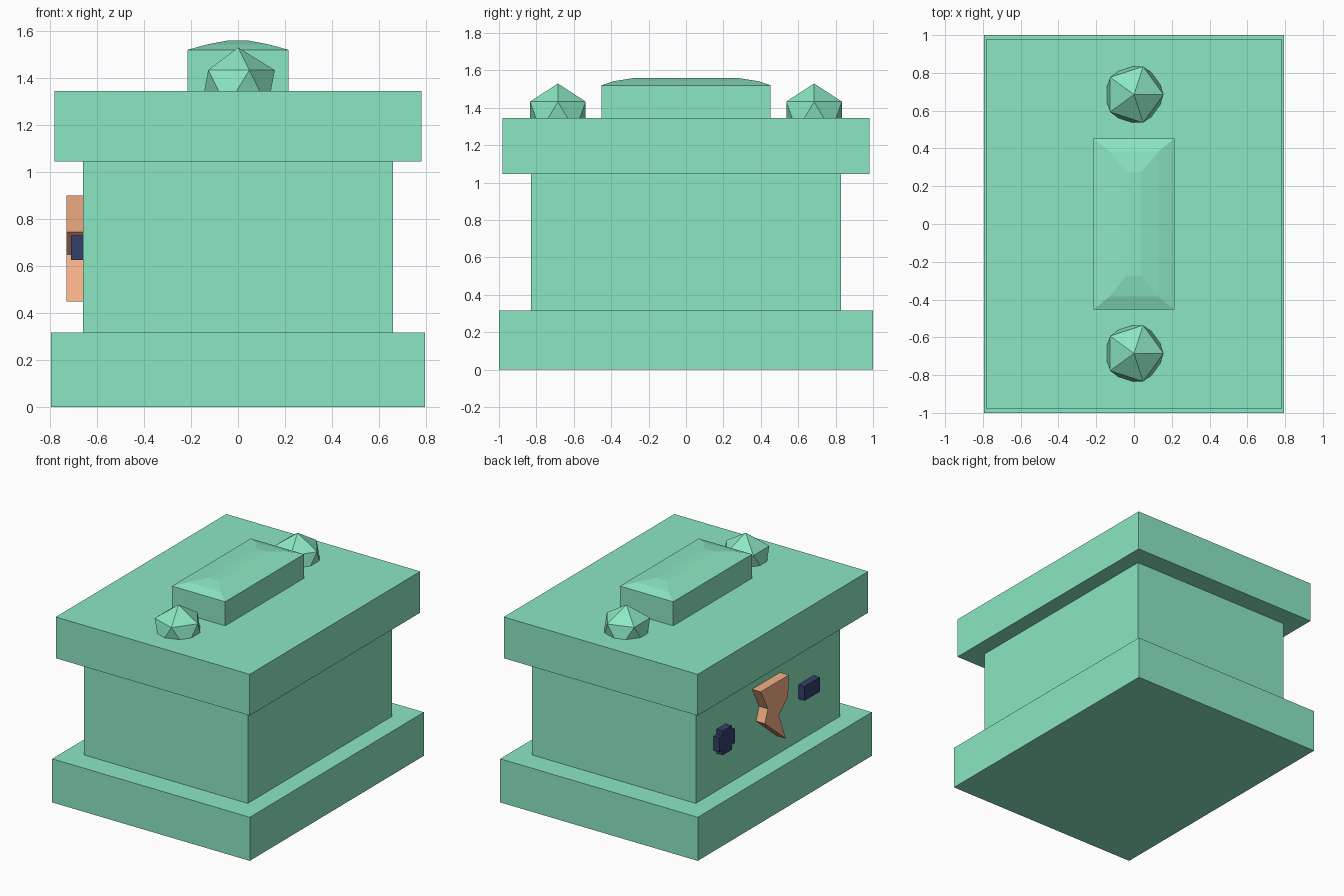
import bpy, bmesh
from mathutils import Vector

if "Cube" in bpy.data.objects:
    bpy.data.objects.remove(bpy.data.objects["Cube"])


def material(name, rgb):
    m = bpy.data.materials.new(name)
    m.diffuse_color = (*rgb, 1)
    m.use_nodes = True
    m.node_tree.nodes["Principled BSDF"].inputs["Base Color"].default_value = m.diffuse_color
    return m


GREEN = material("mint_green", (0.26, 0.80, 0.54))
ORANGE = material("orange", (0.90, 0.43, 0.24))
NAVY = material("navy", (0.036, 0.05, 0.14))


def finish(bm, name, mat):
    bmesh.ops.recalc_face_normals(bm, faces=bm.faces)
    me = bpy.data.meshes.new(name)
    bm.to_mesh(me)
    bm.free()
    me.materials.append(mat)
    ob = bpy.data.objects.new(name, me)
    bpy.context.collection.objects.link(ob)
    return ob


def stack(name, rings, mat):
    """Solid through centred rectangles given as (half x, half y, z)."""
    bm = bmesh.new()
    loops = [[bm.verts.new((sx * hx, sy * hy, z))
              for sx, sy in ((-1, -1), (1, -1), (1, 1), (-1, 1))]
             for hx, hy, z in rings]
    bm.faces.new(loops[0])
    bm.faces.new(loops[-1])
    for a, b in zip(loops, loops[1:]):
        for i in range(4):
            j = (i + 1) % 4
            bm.faces.new((a[i], a[j], b[j], b[i]))
    return finish(bm, name, mat)


def side_emblem(name, outline, outer_x, mat):
    """Flat (y, z) outline raised from the left wall out to outer_x."""
    inner_x = -0.65
    bm = bmesh.new()
    face = bm.faces.new([bm.verts.new((inner_x, y, z)) for y, z in outline])
    out = bmesh.ops.extrude_face_region(bm, geom=[face])
    verts = [g for g in out["geom"] if isinstance(g, bmesh.types.BMVert)]
    bmesh.ops.translate(bm, verts=verts, vec=Vector((outer_x - inner_x, 0, 0)))
    return finish(bm, name, mat)


# Battery case: base, body and lid
stack("base", [(0.795, 1.0, 0), (0.795, 1.0, 0.317)], GREEN)
stack("body", [(0.66, 0.83, 0.317), (0.66, 0.83, 1.045)], GREEN)
stack("lid", [(0.78, 0.98, 1.045), (0.78, 0.98, 1.345)], GREEN)

# Raised vent cover with a shallow domed top
stack("vent_cover", [(0.214, 0.453, 1.345), (0.214, 0.453, 1.52),
                     (0.13, 0.385, 1.543), (0.04, 0.275, 1.56)], GREEN)

# Faceted terminals, half sunk in the lid
for label, y in (("front", -0.685), ("back", 0.685)):
    bm = bmesh.new()
    bmesh.ops.create_icosphere(bm, subdivisions=1, radius=0.175)
    bmesh.ops.translate(bm, verts=bm.verts, vec=(0, y, 1.355))
    finish(bm, label + "_terminal", GREEN)

# Lightning bolt on the left wall
side_emblem("lightning_bolt",
            [(0.183, 0.9), (-0.139, 0.9), (-0.13, 0.745), (-0.025, 0.65),
             (-0.104, 0.45), (0.137, 0.65), (0.102, 0.745)], -0.73, ORANGE)

# Minus and plus marks either side of the bolt
cz, long, thin = 0.678, 0.088, 0.052
side_emblem("minus_mark", [(-0.437 + a * long, cz + b * thin)
                           for a, b in ((-1, -1), (1, -1), (1, 1), (-1, 1))],
            -0.71, NAVY)
quarter = [(long, -thin), (long, thin), (thin, thin)]
cross = []
for _ in range(4):
    cross += quarter
    quarter = [(-b, a) for a, b in quarter]
side_emblem("plus_mark", [(0.54 + a, cz + b) for a, b in cross], -0.71, NAVY)
